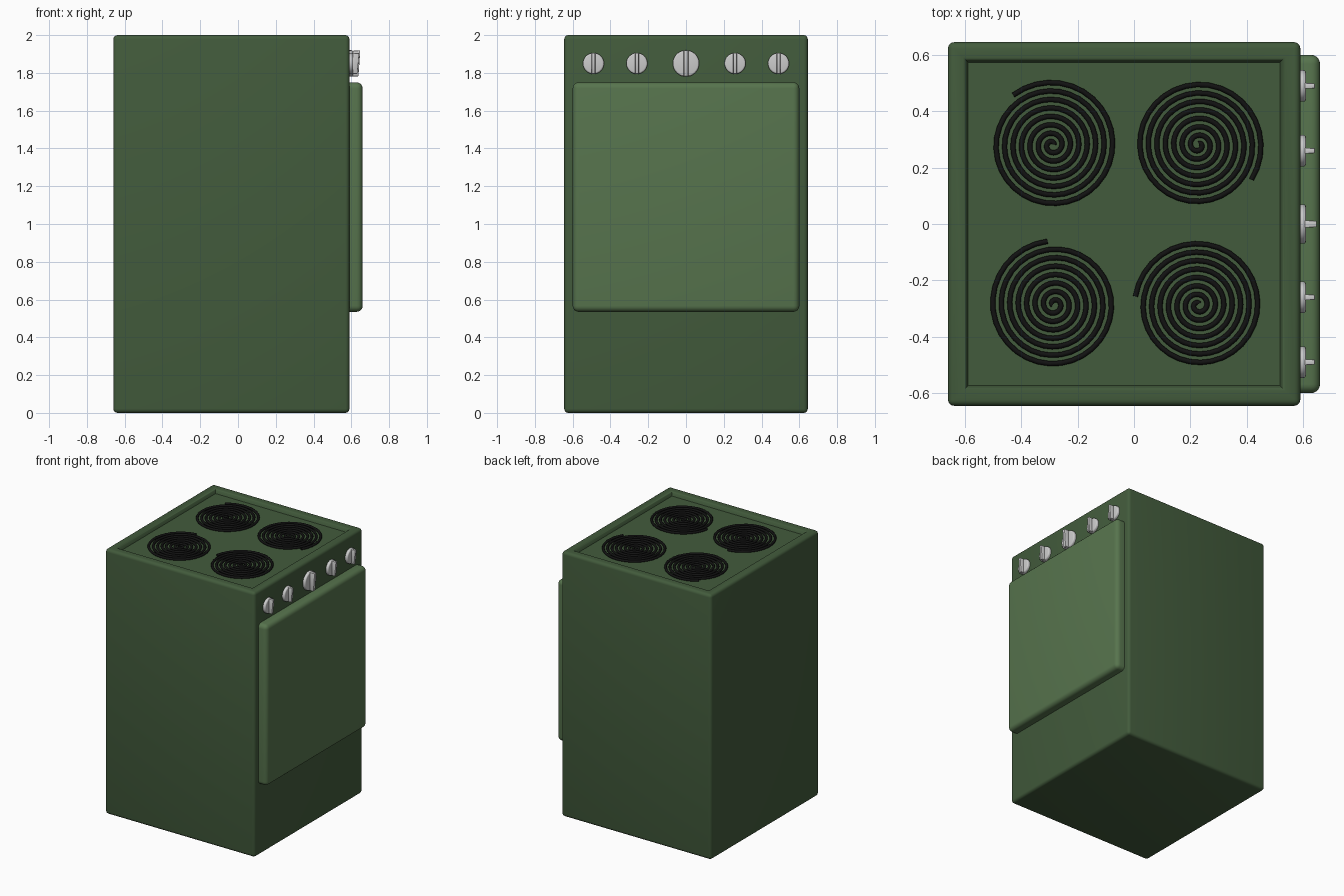
import bpy, bmesh, math
from mathutils import Matrix, Vector

if "Cube" in bpy.data.objects:
    bpy.data.objects.remove(bpy.data.objects["Cube"])


def material(name, rgb):
    m = bpy.data.materials.new(name)
    m.diffuse_color = (*rgb, 1)
    m.use_nodes = True
    m.node_tree.nodes["Principled BSDF"].inputs["Base Color"].default_value = m.diffuse_color
    return m


BODY = material("dark_green", (0.055, 0.105, 0.045))
DOOR = material("light_green", (0.095, 0.175, 0.075))
BLACK = material("black", (0.006, 0.006, 0.006))
METAL = material("metal", (0.6, 0.6, 0.6))


def finish(bm, name, mat):
    bmesh.ops.recalc_face_normals(bm, faces=bm.faces)
    me = bpy.data.meshes.new(name)
    bm.to_mesh(me)
    bm.free()
    ob = bpy.data.objects.new(name, me)
    bpy.context.collection.objects.link(ob)
    me.materials.append(mat)
    bpy.ops.object.select_all(action='DESELECT')
    ob.select_set(True)
    bpy.context.view_layer.objects.active = ob
    bpy.ops.object.shade_smooth_by_angle(angle=math.radians(40))
    return ob


def rounded_box(lo, hi, radius, segments=4):
    lo, hi = Vector(lo), Vector(hi)
    bm = bmesh.new()
    bmesh.ops.create_cube(bm, size=1, matrix=Matrix.Translation((lo + hi) / 2)
                          @ Matrix.Diagonal((*(hi - lo), 1)))
    bmesh.ops.bevel(bm, geom=bm.edges[:], offset=radius, segments=segments,
                    profile=0.5, affect='EDGES')
    return bm


# Body with a shallow recessed cooktop
bm = rounded_box((-0.66, -0.645, 0), (0.59, 0.645, 2), 0.022)
top = max((f for f in bm.faces if f.normal.z > 0.99), key=lambda f: f.calc_area())
bmesh.ops.inset_region(bm, faces=[top], thickness=0.056, depth=0)
rim = list(top.edges)
bmesh.ops.inset_region(bm, faces=[top], thickness=0.014, depth=-0.03)
bmesh.ops.bevel(bm, geom=rim, offset=0.008, segments=2, profile=0.5, affect='EDGES')
finish(bm, "body", BODY)

# Oven door
finish(rounded_box((0.54, -0.6, 0.535), (0.66, 0.6, 1.75), 0.032, 5), "oven_door", DOOR)


# Burner coils: centre, angle of the outer end, winding direction
def coil(name, cx, cy, end_angle, spin, turns=7.3, radius=0.225):
    cu = bpy.data.curves.new(name, 'CURVE')
    cu.dimensions = '3D'
    cu.bevel_depth = 0.009
    cu.bevel_resolution = 2
    cu.use_fill_caps = True
    n = int(turns * 32)
    sp = cu.splines.new('POLY')
    sp.points.add(n)
    for i, p in enumerate(sp.points):
        t = i / n
        a = math.radians(end_angle) - spin * (1 - t) * turns * 2 * math.pi
        r = 0.006 + (radius - 0.006) * t
        p.co = (cx + r * math.cos(a), cy + r * math.sin(a), 1.98, 1)
    sp.use_smooth = True
    cu.materials.append(BLACK)
    ob = bpy.data.objects.new(name, cu)
    bpy.context.collection.objects.link(ob)


coil("burner_back_left", -0.29, 0.28, 128, 1)
coil("burner_back_right", 0.228, 0.28, -33, -1)
coil("burner_front_left", -0.283, -0.285, 96, -1)
coil("burner_front_right", 0.228, -0.288, 172, 1)


# Control knobs: bevelled disc plus a wedge grip
def knob(name, y, s):
    z, r = 1.85, 0.056 * s
    bm = bmesh.new()
    bmesh.ops.create_cone(bm, cap_ends=True, segments=32, radius1=r, radius2=r, depth=0.03,
                          matrix=Matrix.Translation((0.595, y, z)) @ Matrix.Rotation(math.pi / 2, 4, 'Y'))
    edge = [e for e in bm.edges if all(v.co.x > 0.6 for v in e.verts)]
    bmesh.ops.bevel(bm, geom=edge, offset=0.009, segments=3, profile=0.5, affect='EDGES')
    grip = bmesh.ops.create_cube(bm, size=1)["verts"]
    for v in grip:
        up, out, side = (1 if c > 0 else -1 for c in (v.co.z, v.co.x, v.co.y))
        tip = 0.615 + 0.022 * s + 0.005 * up
        v.co = (tip if out > 0 else 0.595,
                y + side * 0.011 * s * (0.8 if out > 0 else 1),
                z + up * r * (0.98 if out > 0 or up < 0 else 0.95))
    grip_edges = {e for v in grip for e in v.link_edges}
    bmesh.ops.bevel(bm, geom=list(grip_edges), offset=0.003, segments=2, profile=0.5, affect='EDGES')
    finish(bm, name, METAL)


for i, (y, s) in enumerate([(-0.49, 1), (-0.26, 1), (0, 1.25), (0.26, 1), (0.49, 1)]):
    knob(f"knob_{i + 1}", y, s)
